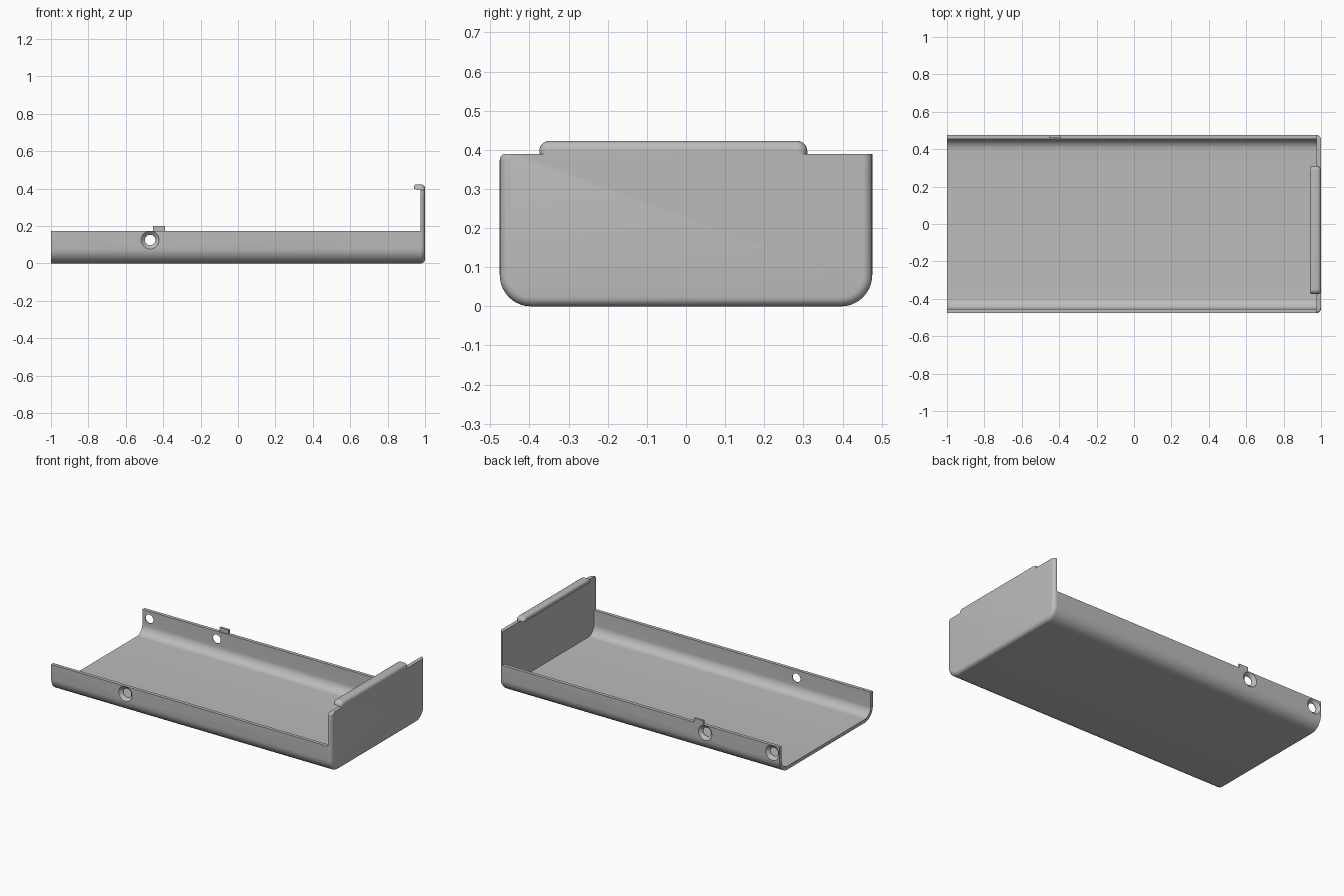
import bpy, bmesh, math
from mathutils import Matrix

if "Cube" in bpy.data.objects:
    bpy.data.objects.remove(bpy.data.objects["Cube"], do_unlink=True)

HALF, WALL, THICK, RADIUS = 0.476, 0.174, 0.022, 0.08
PLATE_X, PLATE_TOP = 0.976, 0.39

grey = bpy.data.materials.new("plain grey")
grey.use_nodes = True
colour = (0.5, 0.5, 0.5, 1)
grey.diffuse_color = colour
grey.node_tree.nodes["Principled BSDF"].inputs["Base Color"].default_value = colour


def arc(cy, cz, r, start, end, n=10):
    angles = [math.radians(start + (end - start) * i / n) for i in range(n + 1)]
    return [(cy + r * math.cos(a), cz + r * math.sin(a)) for a in angles]


def outline(y0, y1, z0, z1, bottom, top_left, top_right):
    """Rectangle in the yz plane with rounded corners."""
    return (arc(y0 + bottom, z0 + bottom, bottom, 180, 270)
            + arc(y1 - bottom, z0 + bottom, bottom, 270, 360)
            + arc(y1 - top_right, z1 - top_right, top_right, 0, 90)
            + arc(y0 + top_left, z1 - top_left, top_left, 90, 180))


def loft(name, rings):
    """Skin a list of (x, outline) sections and cap both ends."""
    bm = bmesh.new()
    loops = [[bm.verts.new((x, y, z)) for y, z in pts] for x, pts in rings]
    for a, b in zip(loops, loops[1:]):
        for i in range(len(a)):
            j = (i + 1) % len(a)
            bm.faces.new((a[i], a[j], b[j], b[i]))
    bm.faces.new(loops[0])
    bm.faces.new(loops[-1])
    bmesh.ops.remove_doubles(bm, verts=bm.verts, dist=0.00001)
    bmesh.ops.recalc_face_normals(bm, faces=bm.faces)
    return finish(name, bm)


def finish(name, bm):
    mesh = bpy.data.meshes.new(name)
    bm.to_mesh(mesh)
    bm.free()
    obj = bpy.data.objects.new(name, mesh)
    bpy.context.collection.objects.link(obj)
    mesh.materials.append(grey)
    return obj


def activate(obj):
    bpy.ops.object.select_all(action="DESELECT")
    obj.select_set(True)
    bpy.context.view_layer.objects.active = obj


def smooth(obj):
    activate(obj)
    bpy.ops.object.shade_smooth_by_angle(angle=math.radians(30))


def cut_screw_hole(target, x, side):
    """Countersunk hole through a side wall; side is -1 front, 1 back."""
    bm = bmesh.new()
    # depth measured inward from the outer face, and radius there
    steps = [(-0.02, 0.048), (0.0, 0.048), (0.018, 0.028), (0.06, 0.028)]
    rings = []
    for depth, r in steps:
        y = side * (HALF - depth)
        rings.append([bm.verts.new((x + px, y, pz))
                      for px, pz in arc(0, 0.125, r, 0, 360, 32)[:-1]])
    for a, b in zip(rings, rings[1:]):
        for i in range(len(a)):
            j = (i + 1) % len(a)
            bm.faces.new((a[i], a[j], b[j], b[i]))
    bm.faces.new(rings[0])
    bm.faces.new(rings[-1])
    bmesh.ops.recalc_face_normals(bm, faces=bm.faces)
    cutter = finish("hole_cutter", bm)
    cutter.hide_render = True
    mod = target.modifiers.new("hole", "BOOLEAN")
    mod.operation, mod.solver, mod.object = "DIFFERENCE", "EXACT", cutter
    activate(target)
    bpy.ops.object.modifier_apply(modifier=mod.name)
    bpy.data.objects.remove(cutter, do_unlink=True)


# Tray channel: floor and two low walls with rounded lower corners
centre = HALF - RADIUS
inner = RADIUS - THICK
section = ([(-HALF, WALL)] + arc(-centre, RADIUS, RADIUS, 180, 270)
           + arc(centre, RADIUS, RADIUS, 270, 360)
           + [(HALF, WALL), (HALF - THICK, WALL)]
           + arc(centre, RADIUS, inner, 360, 270)
           + arc(-centre, RADIUS, inner, 270, 180)
           + [(THICK - HALF, WALL)])
tray = loft("tray_channel", [(-1, section), (PLATE_X, section)])
for hole_x, side in ((-0.47, -1), (-0.47, 1), (-0.95, 1)):
    cut_screw_hole(tray, hole_x, side)
smooth(tray)

# End plate: tall wall with softened outer edges
def plate_section(d):
    return outline(d - HALF, HALF - d, d, PLATE_TOP, RADIUS - d, 0.016, 0)

edge = 1 - PLATE_X
rings = [(PLATE_X, plate_section(0))]
for i in range(1, 7):
    a = math.radians(15 * i)
    rings.append((PLATE_X + edge * math.sin(a), plate_section(edge * (1 - math.cos(a)))))
smooth(loft("end_plate", rings))

# Lip: rounded hook along the top of the end plate
def lip_section(d, z0):
    return outline(d - 0.375, 0.31 - d, z0, 0.423 - d, 0, 0.026 - d, 0.026 - d)

rings = []
for i in range(5):
    a = math.radians(22.5 * i)
    d = 0.013 * (1 - math.sin(a))
    rings.append((0.953 - 0.013 * math.cos(a), lip_section(d, 0.396 + d)))
rings += [(PLATE_X, lip_section(0, 0.396)), (PLATE_X, lip_section(0, PLATE_TOP))]
for i in range(1, 7):
    a = math.radians(15 * i)
    rings.append((PLATE_X + edge * math.sin(a),
                  lip_section(0.022 * (1 - math.cos(a)), PLATE_TOP)))
smooth(loft("plate_lip", rings))

# Small latch tab on the back wall
bm = bmesh.new()
bmesh.ops.create_cube(bm, size=1, matrix=Matrix.Translation((-0.4225, 0.469, 0.187))
                      @ Matrix.Diagonal((0.065, 0.014, 0.026, 1)))
finish("latch_tab", bm)
